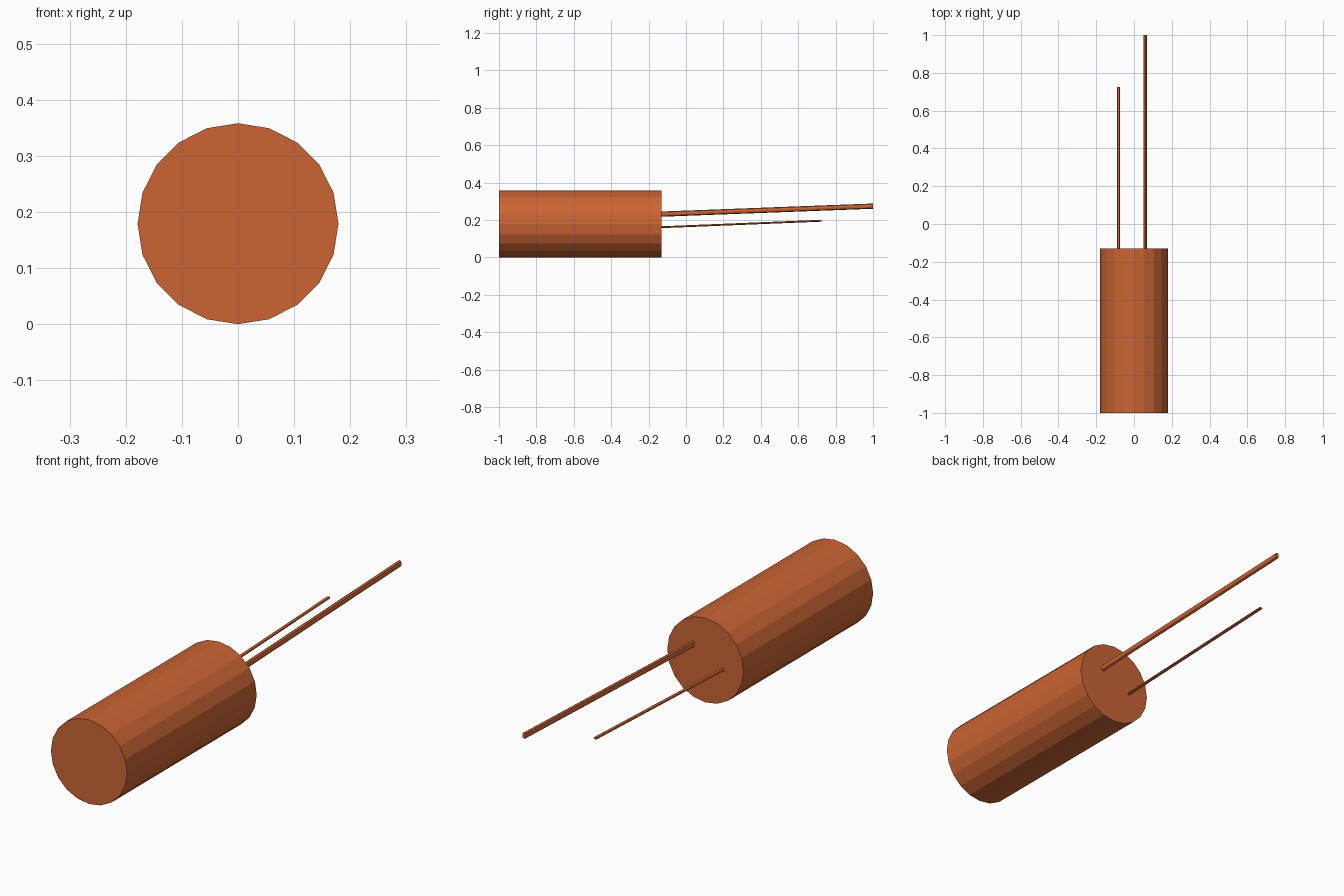
import bpy, bmesh
from math import sin, cos, tau

if "Cube" in bpy.data.objects:
    bpy.data.objects.remove(bpy.data.objects["Cube"])

copper = bpy.data.materials.new("copper_orange")
copper.diffuse_color = (0.60, 0.13, 0.035, 1)
copper.use_nodes = True
copper.node_tree.nodes["Principled BSDF"].inputs["Base Color"].default_value = copper.diffuse_color


def prism(name, sides, rx, rz, start, end):
    """Flat-shaded rod with end caps square to y, running from start to end."""
    bm = bmesh.new()
    rings = []
    for cx, cy, cz in (start, end):
        rings.append([bm.verts.new((cx + rx * sin(tau * i / sides), cy,
                                    cz + rz * cos(tau * i / sides)))
                      for i in range(sides)])
    a, b = rings
    for i in range(sides):
        j = (i + 1) % sides
        bm.faces.new((a[i], a[j], b[j], b[i]))
    bm.faces.new(a)
    bm.faces.new(b)
    bmesh.ops.recalc_face_normals(bm, faces=bm.faces)
    mesh = bpy.data.meshes.new(name)
    bm.to_mesh(mesh)
    bm.free()
    mesh.materials.append(copper)
    obj = bpy.data.objects.new(name, mesh)
    bpy.context.collection.objects.link(obj)
    return obj


# Cylindrical component body
prism("body", 20, 0.179, 0.179, (0, -1, 0.179), (0, -0.13, 0.179))

# Long, thick lead and short, thin lead, both rising slightly to the back
prism("long_lead", 8, 0.009, 0.014, (0.06, -0.14, 0.231), (0.06, 1, 0.274))
prism("short_lead", 8, 0.008, 0.005, (-0.082, -0.14, 0.161), (-0.082, 0.725, 0.196))
